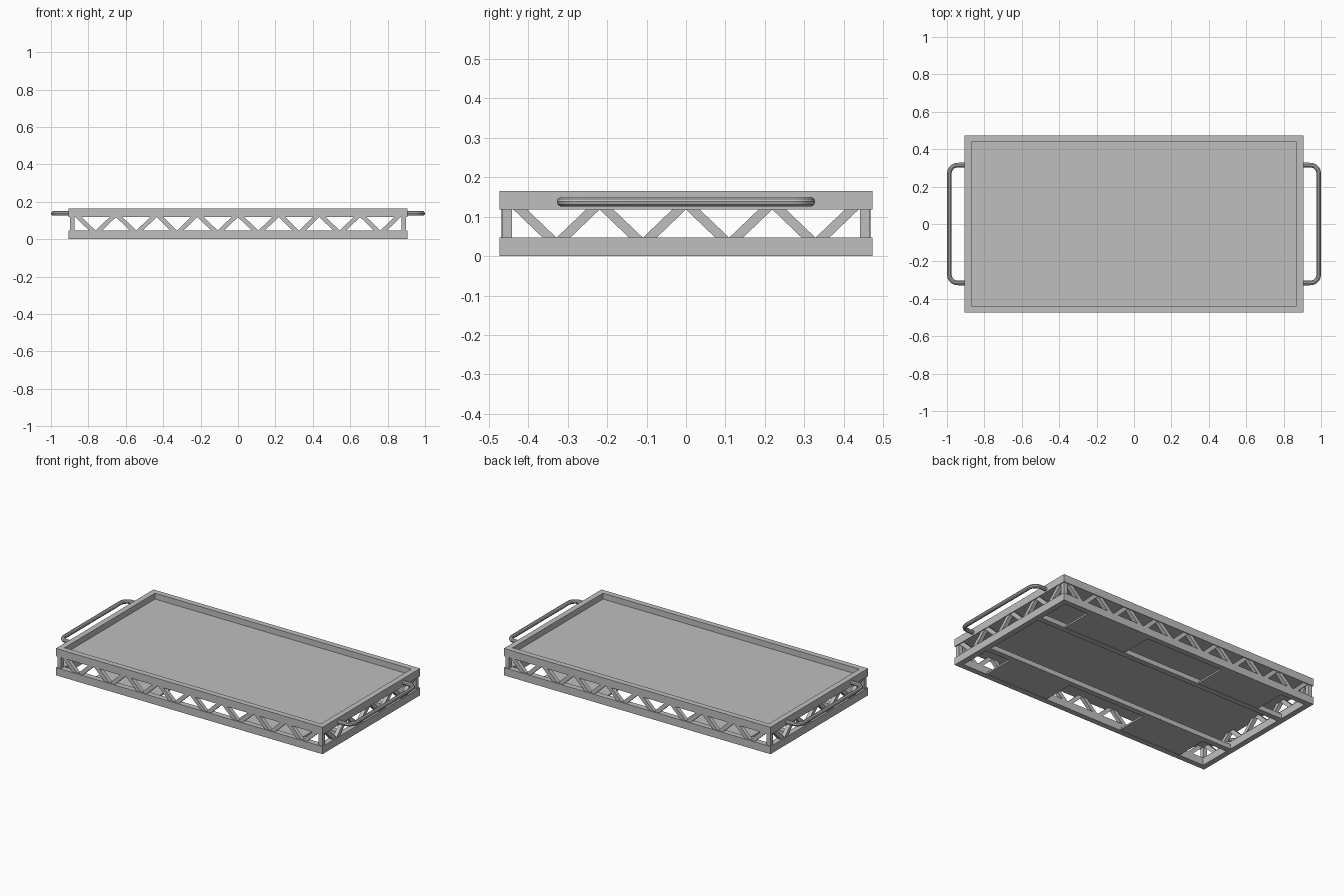
import bpy, bmesh, math
from mathutils import Vector

cube = bpy.data.objects.get("Cube")
if cube:
    bpy.data.objects.remove(cube, do_unlink=True)

HX, HY, HEIGHT = 0.905, 0.473, 0.165   # outer half sizes and total height
RAIL_W, RAIL_H = 0.035, 0.047          # rail thickness and height
IX, IY = HX - RAIL_W, HY - RAIL_W      # inner half sizes
TOP_Z = HEIGHT - RAIL_H

metal = bpy.data.materials.new("grey metal")
metal.use_nodes = True
GREY = (0.52, 0.52, 0.52, 1)
metal.diffuse_color = GREY
metal.node_tree.nodes["Principled BSDF"].inputs["Base Color"].default_value = GREY


def finish(bm, name):
    bmesh.ops.recalc_face_normals(bm, faces=bm.faces)
    mesh = bpy.data.meshes.new(name)
    bm.to_mesh(mesh)
    bm.free()
    mesh.materials.append(metal)
    obj = bpy.data.objects.new(name, mesh)
    bpy.context.collection.objects.link(obj)
    return obj


def add_box(bm, x0, x1, y0, y1, z0, z1):
    verts = bmesh.ops.create_cube(bm, size=1)["verts"]
    for v in verts:
        v.co = Vector(((x0 + x1) / 2 + v.co.x * (x1 - x0),
                       (y0 + y1) / 2 + v.co.y * (y1 - y0),
                       (z0 + z1) / 2 + v.co.z * (z1 - z0)))


def add_bar(bm, a, b, width):
    """Square bar from a to b, kept upright in its vertical plane."""
    along = (b - a).normalized()
    side = along.cross(Vector((0, 0, 1))).normalized()
    up = side.cross(along)
    for v in bmesh.ops.create_cube(bm, size=1)["verts"]:
        v.co = ((a + b) / 2 + along * v.co.x * (b - a).length
                + side * v.co.y * width + up * v.co.z * width)


def frame(name, z0, z1):
    """Rectangular rail ring with mitred corners."""
    bm = bmesh.new()
    corners = [(1, 1), (-1, 1), (-1, -1), (1, -1)]
    rings = [[bm.verts.new((sx * hx, sy * hy, z)) for sx, sy in corners]
             for hx, hy, z in ((HX, HY, z0), (HX, HY, z1), (IX, IY, z1), (IX, IY, z0))]
    for k in range(4):
        a, b = rings[k], rings[(k + 1) % 4]
        for i in range(4):
            j = (i + 1) % 4
            bm.faces.new((a[i], a[j], b[j], b[i]))
    return finish(bm, name)


# Upper and lower rails
frame("lower_frame", 0, RAIL_H)
frame("upper_frame", TOP_Z, HEIGHT)

# Recessed deck
bm = bmesh.new()
add_box(bm, -IX, IX, -IY, IY, TOP_Z, TOP_Z + 0.011)
finish(bm, "deck_panel")

# Corner posts
bm = bmesh.new()
for sx in (-1, 1):
    for sy in (-1, 1):
        cx, cy = sx * (HX - 0.019), sy * (HY - 0.019)
        add_box(bm, cx - 0.013, cx + 0.013, cy - 0.013, cy + 0.013,
                RAIL_H - 0.01, TOP_Z + 0.01)
finish(bm, "corner_posts")


# Zigzag lattice along each side
def lattice(name, start, end, count):
    bm = bmesh.new()
    for i in range(count):
        a, b = start.lerp(end, i / count), start.lerp(end, (i + 1) / count)
        a.z, b.z = (0.135, 0.03) if i % 2 == 0 else (0.03, 0.135)
        add_bar(bm, a, b, 0.024)
    finish(bm, name)


MX, MY = HX - RAIL_W / 2, HY - RAIL_W / 2
for s, label in ((-1, "front"), (1, "back")):
    lattice(label + "_lattice", Vector((-IX, s * MY, 0)), Vector((IX, s * MY, 0)), 16)
for s, label in ((-1, "right"), (1, "left")):
    lattice(label + "_lattice", Vector((s * MX, -IY, 0)), Vector((s * MX, IY, 0)), 8)

# Underside: two long runners and four plates out to the long rails
for s, label in ((-1, "front"), (1, "back")):
    bm = bmesh.new()
    y0, y1 = sorted((s * 0.203, s * 0.238))
    add_box(bm, -IX, IX, y0, y1, 0, 0.03)
    finish(bm, label + "_runner")
    bm = bmesh.new()
    y0, y1 = sorted((s * 0.238, s * IY))
    for x0, x1 in ((-0.70, -0.267), (0.267, 0.70)):
        add_box(bm, x0, x1, y0, y1, 0.002, 0.012)
    finish(bm, label + "_bottom_plates")


# Tubular end handles with rounded bends
def handle(name, s):
    reach, half, bend, z = 0.9875, 0.315, 0.045, 0.138
    pts = [(HX - 0.01, -half)]
    for sy in (-1, 1):
        arc = [(reach - bend + bend * math.cos(t), sy * (half - bend + bend * math.sin(t)))
               for t in (math.pi / 2 * (1 - i / 6) for i in range(7))]
        pts += arc if sy < 0 else arc[::-1]
    pts.append((HX - 0.01, half))
    curve = bpy.data.curves.new(name, "CURVE")
    curve.dimensions = "3D"
    curve.bevel_depth = 0.0125
    curve.bevel_resolution = 3
    curve.use_fill_caps = True
    spline = curve.splines.new("POLY")
    spline.points.add(len(pts) - 1)
    for p, (x, y) in zip(spline.points, pts):
        p.co = (s * x, y, z, 1)
    curve.materials.append(metal)
    obj = bpy.data.objects.new(name, curve)
    bpy.context.collection.objects.link(obj)
    bpy.ops.object.select_all(action="DESELECT")
    obj.select_set(True)
    bpy.context.view_layer.objects.active = obj
    bpy.ops.object.convert(target="MESH")
    bpy.ops.object.shade_smooth_by_angle()


handle("left_handle", 1)
handle("right_handle", -1)
